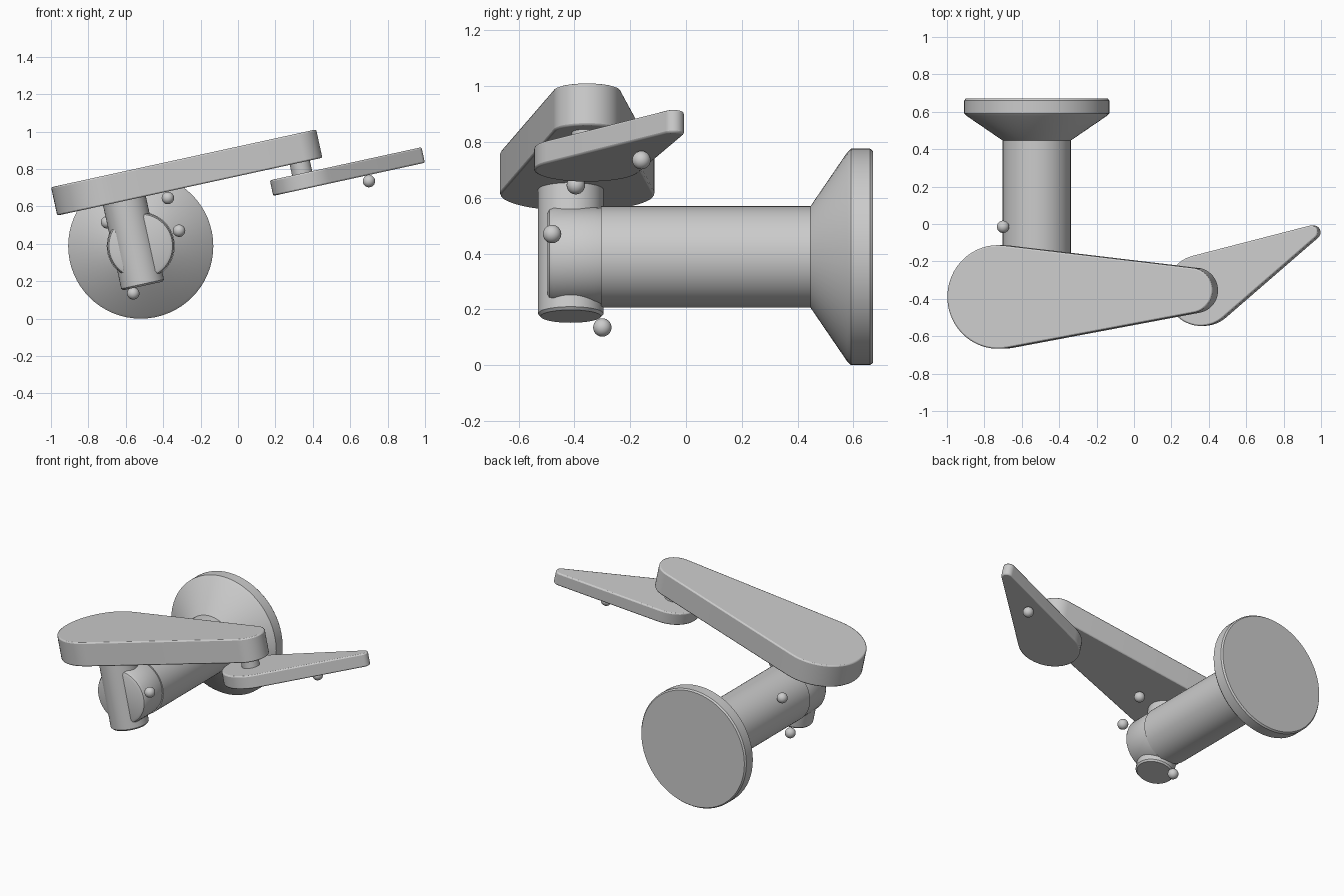
import bpy, bmesh, math
from mathutils import Matrix, Vector

if "Cube" in bpy.data.objects:
    bpy.data.objects.remove(bpy.data.objects["Cube"])

TILT = math.radians(12.3)
FLAT = Matrix.Rotation(-TILT, 4, 'Y')          # plane shared by both arms
ALONG_Y = Matrix.Rotation(-math.pi / 2, 4, 'X')  # local z -> world +y


def finish(bm, name, matrix):
    bmesh.ops.recalc_face_normals(bm, faces=bm.faces)
    mesh = bpy.data.meshes.new(name)
    bm.to_mesh(mesh)
    bm.free()
    obj = bpy.data.objects.new(name, mesh)
    bpy.context.collection.objects.link(obj)
    mesh.transform(matrix)
    bpy.ops.object.select_all(action='DESELECT')
    obj.select_set(True)
    bpy.context.view_layer.objects.active = obj
    bpy.ops.object.shade_smooth_by_angle(angle=math.radians(30))
    return obj


def lathe(name, profile, matrix, sides=64):
    """Solid of revolution about local z from (radius, height) pairs."""
    bm = bmesh.new()
    rings = [[bm.verts.new((r * math.cos(a), r * math.sin(a), h))
              for a in (2 * math.pi * i / sides for i in range(sides))]
             for r, h in profile]
    for lo, hi in zip(rings, rings[1:]):
        for i in range(sides):
            j = (i + 1) % sides
            bm.faces.new((lo[i], lo[j], hi[j], hi[i]))
    bm.faces.new(rings[0])
    bm.faces.new(rings[-1])
    return finish(bm, name, matrix)


def tapered_plate(name, origin, r_big, tip, r_tip, thick, steps=32):
    """Plate whose outline wraps two circles, lying in the tilted plane."""
    bm = bmesh.new()
    heading = math.atan2(tip[1], tip[0])
    half = math.acos((r_big - r_tip) / math.hypot(*tip))

    def arc(cx, cy, r, start, end):
        angles = [start + (end - start) * i / steps for i in range(steps + 1)]
        return [(cx + r * math.cos(a), cy + r * math.sin(a), 0) for a in angles]

    pts = arc(0, 0, r_big, heading + half, heading + 2 * math.pi - half)
    pts += arc(*tip, r_tip, heading - half, heading + half)
    face = bm.faces.new([bm.verts.new(p) for p in pts])
    up = bmesh.ops.extrude_face_region(bm, geom=[face])
    top = [v for v in up['geom'] if isinstance(v, bmesh.types.BMVert)]
    bmesh.ops.translate(bm, verts=top, vec=(0, 0, thick))
    obj = finish(bm, name, Matrix.Translation(origin) @ FLAT)
    bevel = obj.modifiers.new("soft_rim", 'BEVEL')
    bevel.width = 0.008
    bevel.segments = 2
    bevel.angle_limit = math.radians(50)
    return obj


# wall flange and shaft
base = Matrix.Translation((-0.52, 0, 0.388)) @ ALONG_Y
lathe("wall_flange", [(0.18, 0.445), (0.375, 0.578), (0.388, 0.592),
                      (0.388, 0.66), (0.38, 0.67)], base)
lathe("shaft", [(0.182, -0.305), (0.182, 0.46)], base)
lathe("shaft_end", [(0.155, -0.497), (0.17, -0.49), (0.178, -0.475),
                    (0.178, -0.33), (0.174, -0.30)], base)

# pivot post crossing the shaft end
lathe("pivot_post", [(0.108, 0), (0.117, 0.01), (0.117, 0.47)],
      Matrix.Translation((-0.508, -0.413, 0.175)) @ FLAT)

# two arms and the pin joining them
tapered_plate("upper_arm", (-0.696, -0.39, 0.61), 0.277, (1.053, 0.035), 0.121, 0.155)
tapered_plate("lower_arm", (0.374, -0.355, 0.697), 0.19, (0.603, 0.31), 0.037, 0.085)
lathe("joint_pin", [(0.055, 0), (0.055, 0.15)],
      Matrix.Translation((0.352, -0.355, 0.735)) @ FLAT, 32)

# small marker balls
for i, spot in enumerate([(-0.70, -0.015, 0.515), (-0.375, -0.395, 0.645),
                          (-0.315, -0.48, 0.47), (-0.56, -0.30, 0.135),
                          (0.70, -0.16, 0.735)]):
    bm = bmesh.new()
    bmesh.ops.create_uvsphere(bm, u_segments=24, v_segments=12, radius=0.033)
    finish(bm, f"marker_ball_{i + 1}", Matrix.Translation(Vector(spot)))
